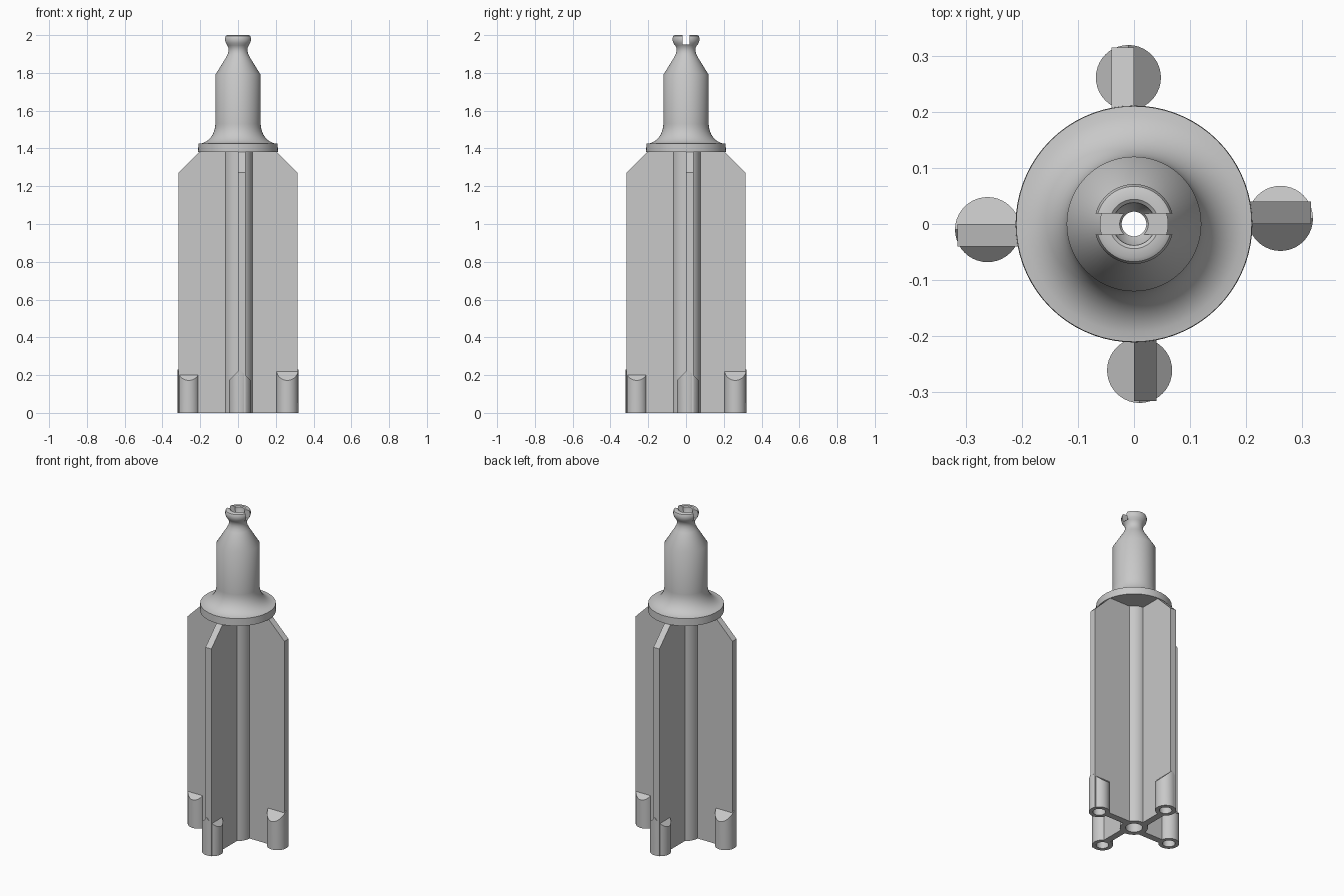
import bpy, bmesh
from math import pi, radians, cos, sin
from mathutils import Matrix, Vector

cube = bpy.data.objects.get("Cube")
if cube:
    bpy.data.objects.remove(cube, do_unlink=True)

grey = bpy.data.materials.new("plain_grey")
grey.use_nodes = True
colour = (0.58, 0.58, 0.58, 1)
grey.diffuse_color = colour
grey.node_tree.nodes["Principled BSDF"].inputs["Base Color"].default_value = colour


def make(name, bm):
    bmesh.ops.recalc_face_normals(bm, faces=bm.faces)
    mesh = bpy.data.meshes.new(name)
    bm.to_mesh(mesh)
    bm.free()
    mesh.materials.append(grey)
    obj = bpy.data.objects.new(name, mesh)
    bpy.context.collection.objects.link(obj)
    return obj


def cylinder(radius, z0, z1, x, y, sides=40):
    bm = bmesh.new()
    bmesh.ops.create_cone(bm, cap_ends=True, segments=sides, radius1=radius, radius2=radius,
                          depth=z1 - z0, matrix=Matrix.Translation((x, y, (z0 + z1) / 2)))
    return bm


def cut(obj, cutter):
    mod = obj.modifiers.new("cut", "BOOLEAN")
    mod.operation = "DIFFERENCE"
    mod.solver = "EXACT"
    mod.object = cutter
    bpy.context.view_layer.update()
    deps = bpy.context.evaluated_depsgraph_get()
    mesh = bpy.data.meshes.new_from_object(obj.evaluated_get(deps))
    obj.modifiers.clear()
    obj.data = mesh


def smooth(obj):
    bpy.ops.object.select_all(action="DESELECT")
    obj.select_set(True)
    bpy.context.view_layer.objects.active = obj
    bpy.ops.object.shade_smooth_by_angle(angle=radians(32))


# Hollow turned body: core tube, collar, flared neck, shaft and knob
flare = [(0.21 - 0.09 * sin(a), 1.53 - 0.105 * cos(a))
         for a in (i * pi / 16 for i in range(9))]
waist = [(0.063, 1.882), (0.054, 1.9), (0.05, 1.916), (0.051, 1.932), (0.058, 1.946)]
knob = [(0.067, 1.958), (0.071, 1.972), (0.071, 1.986), (0.067, 1.996), (0.06, 2.0)]
bore = [(0.044, 2.0), (0.038, 1.995), (0.036, 1.965), (0.022, 1.945), (0.022, 1.8),
        (0.047, 1.75), (0.047, 0)]
profile = ([(0.078, 0), (0.078, 1.38), (0.211, 1.38)] + flare
           + [(0.12, 1.79)] + waist + knob + bore)
bm = bmesh.new()
verts = [bm.verts.new((r, 0, z)) for r, z in profile]
edges = [bm.edges.new((v, verts[(i + 1) % len(verts)])) for i, v in enumerate(verts)]
bmesh.ops.spin(bm, geom=verts + edges, cent=(0, 0, 0), axis=(0, 0, 1),
               angle=2 * pi, steps=72, use_merge=True)
bmesh.ops.remove_doubles(bm, verts=bm.verts, dist=1e-5)
body = make("turned_body", bm)

# Slot across the knob
bm = bmesh.new()
bmesh.ops.create_cube(bm, size=1, matrix=Matrix.Translation((0, 0, 2.0))
                      @ Matrix.Diagonal((0.3, 0.037, 0.1, 1)))
slot = make("slot_cutter", bm)
cut(body, slot)
bpy.data.objects.remove(slot, do_unlink=True)
smooth(body)

# Four offset fins, each with a gabled hollow foot
BOSS_X, BOSS_Y = 0.261, 0.01
for i, side in enumerate(("left", "back", "right", "front")):
    turn = Matrix.Rotation(i * pi / 2, 4, "Z")

    bm = bmesh.new()
    outline = [(0.06, 0), (0.315, 0), (0.315, 1.272), (0.207, 1.38), (0.06, 1.38)]
    face = bm.faces.new([bm.verts.new((x, 0, z)) for x, z in outline])
    ext = bmesh.ops.extrude_face_region(bm, geom=[face])
    bmesh.ops.translate(bm, vec=(0, 0.04, 0),
                        verts=[g for g in ext["geom"] if isinstance(g, bmesh.types.BMVert)])
    fin = make(side + "_fin", bm)

    bm = cylinder(0.058, 0, 0.3, BOSS_X, BOSS_Y)
    for slope in (-1, 1):
        res = bmesh.ops.bisect_plane(bm, geom=bm.verts[:] + bm.edges[:] + bm.faces[:],
                                     plane_co=(0, BOSS_Y, 0.23), plane_no=Vector((0, slope, 1)),
                                     clear_outer=True)
        rim = [g for g in res["geom_cut"] if isinstance(g, bmesh.types.BMEdge)]
        bmesh.ops.contextual_create(bm, geom=rim)
    foot = make(side + "_foot", bm)

    hole = make("hole_cutter", cylinder(0.035, -0.1, 0.15, BOSS_X, BOSS_Y, 32))
    for part in (fin, foot):
        cut(part, hole)
        part.data.transform(turn)
        smooth(part)
    bpy.data.objects.remove(hole, do_unlink=True)
